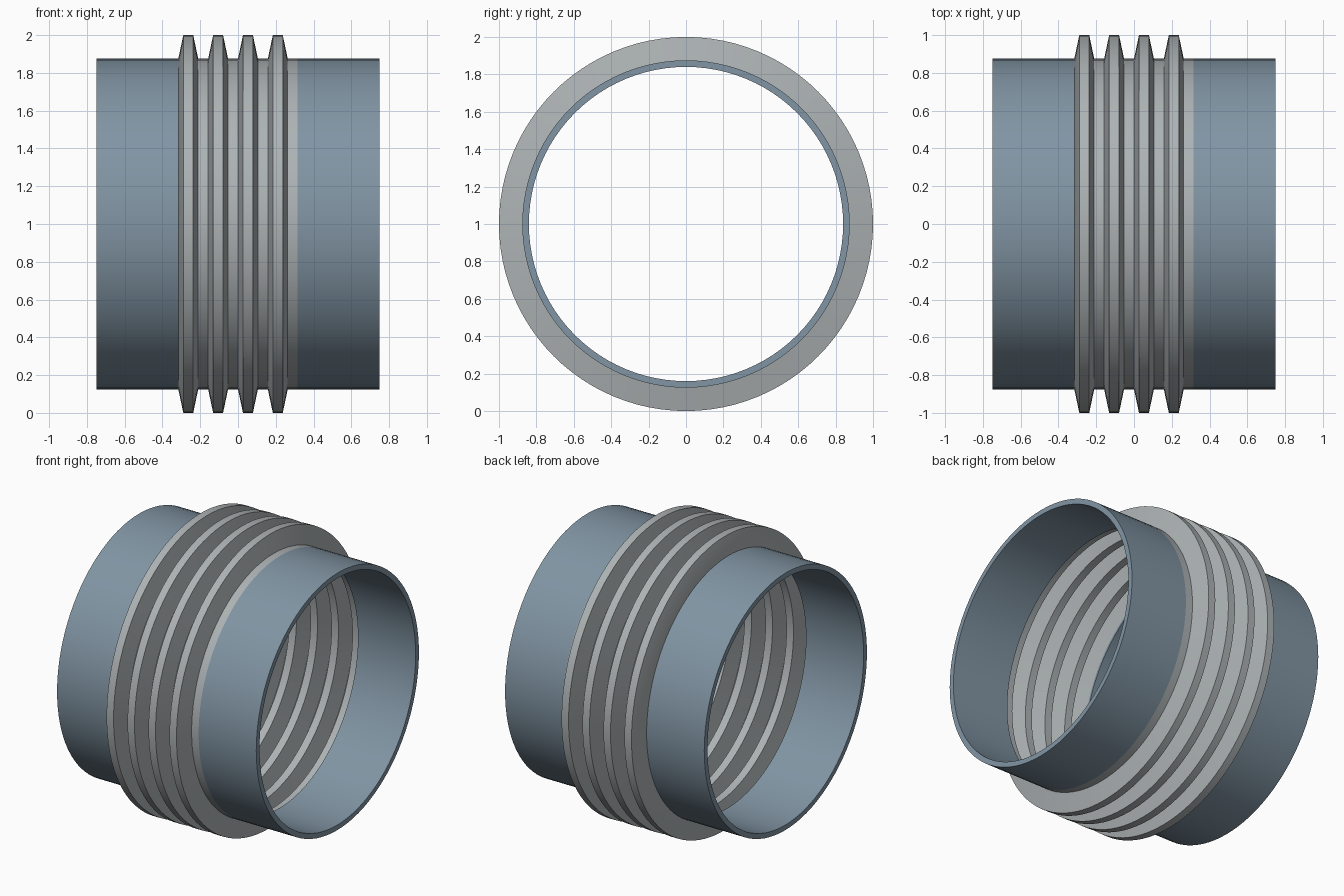
import bpy, bmesh, math

if "Cube" in bpy.data.objects:
    bpy.data.objects.remove(bpy.data.objects["Cube"])

SEGMENTS = 96
AXIS_Z = 1.0


def material(name, rgb):
    m = bpy.data.materials.new(name)
    m.diffuse_color = (*rgb, 1.0)
    m.use_nodes = True
    m.node_tree.nodes["Principled BSDF"].inputs["Base Color"].default_value = m.diffuse_color
    return m


def revolve(name, profile, mat):
    """Spin a closed (x, radius) profile around the horizontal axis."""
    bm = bmesh.new()
    rings = []
    for i in range(SEGMENTS):
        a = 2 * math.pi * i / SEGMENTS
        rings.append([bm.verts.new((x, r * math.cos(a), AXIS_Z + r * math.sin(a)))
                      for x, r in profile])
    n = len(profile)
    for i in range(SEGMENTS):
        r0, r1 = rings[i], rings[(i + 1) % SEGMENTS]
        for j in range(n):
            k = (j + 1) % n
            bm.faces.new((r0[j], r1[j], r1[k], r0[k]))
    bmesh.ops.recalc_face_normals(bm, faces=bm.faces)
    mesh = bpy.data.meshes.new(name)
    bm.to_mesh(mesh)
    bm.free()
    mesh.materials.append(mat)
    obj = bpy.data.objects.new(name, mesh)
    bpy.context.collection.objects.link(obj)
    bpy.ops.object.select_all(action='DESELECT')
    obj.select_set(True)
    bpy.context.view_layer.objects.active = obj
    bpy.ops.object.shade_smooth_by_angle(angle=math.radians(30))
    return obj


steel_blue = material("pipe_blue", (0.22, 0.30, 0.37))
light_grey = material("bellows_grey", (0.42, 0.45, 0.46))

R_PIPE, R_BORE, R_CREST = 0.875, 0.84, 1.0
HALF_LENGTH, HALF_BELLOWS = 0.75, 0.316

# Plain pipe collars at both ends
for name, side in (("left_collar", -1), ("right_collar", 1)):
    a, b = side * HALF_BELLOWS, side * HALF_LENGTH
    revolve(name, [(a, R_BORE), (b, R_BORE), (b, R_PIPE), (a, R_PIPE)], steel_blue)

# Corrugated thin-walled bellows: four flat-topped ridges, each followed by a valley
RIDGES, WALL = 4, 0.02
pitch = 2 * HALF_BELLOWS / RIDGES
outer = []
for i in range(RIDGES):
    x = -HALF_BELLOWS + i * pitch
    outer += [(x, R_PIPE), (x + pitch / 6, R_CREST),
              (x + pitch / 2, R_CREST), (x + pitch * 2 / 3, R_PIPE)]
outer.append((HALF_BELLOWS, R_PIPE))
inner = [(x, r - WALL) for x, r in reversed(outer)]
revolve("bellows", outer + inner, light_grey)
